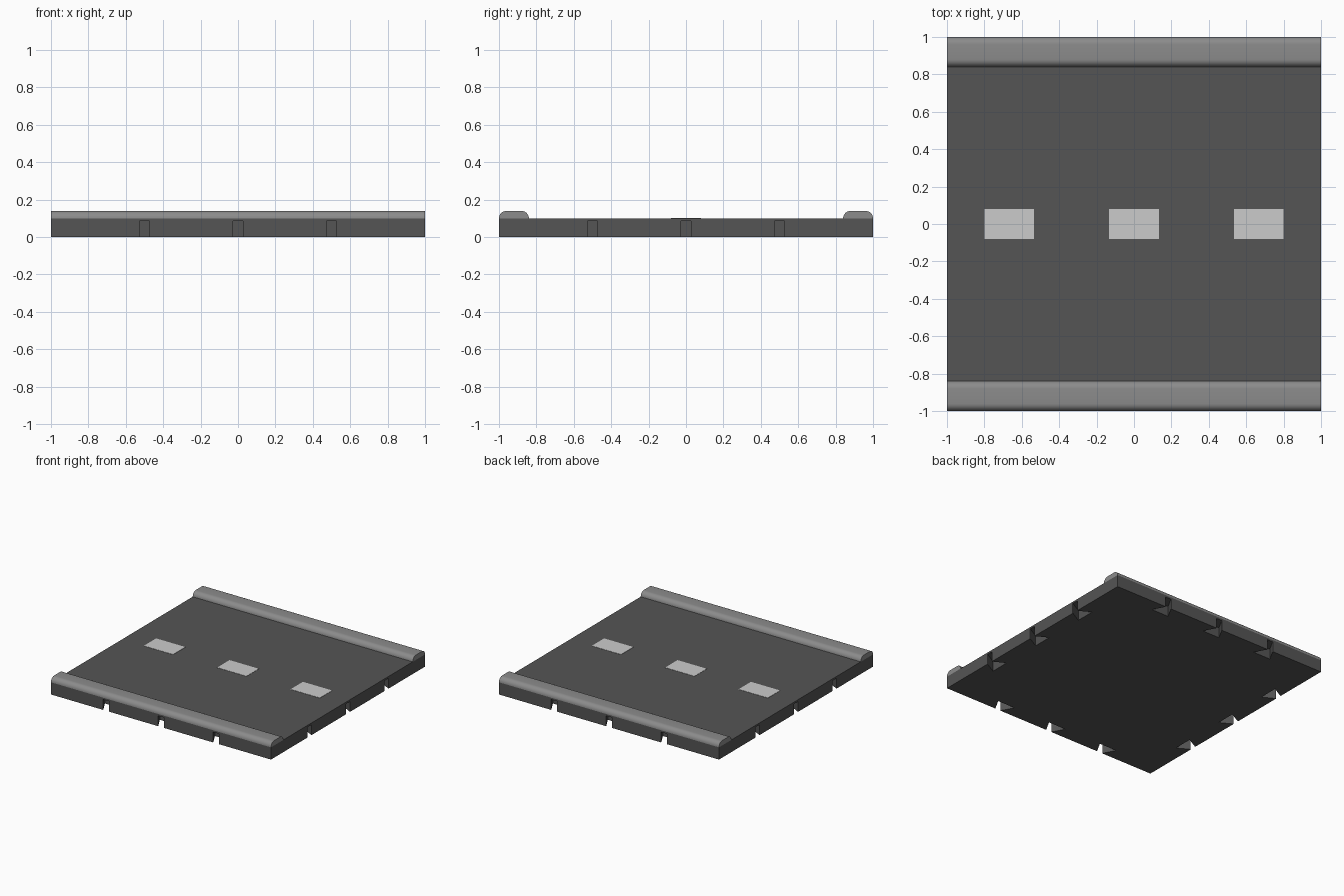
import bpy, bmesh
from math import cos, sin, pi
from mathutils import Matrix

if "Cube" in bpy.data.objects:
    bpy.data.objects.remove(bpy.data.objects["Cube"])


def material(name, v):
    m = bpy.data.materials.new(name)
    m.diffuse_color = (v, v, v, 1)
    m.use_nodes = True
    m.node_tree.nodes["Principled BSDF"].inputs["Base Color"].default_value = m.diffuse_color
    return m


def add_object(name, bm, mat=None):
    bmesh.ops.recalc_face_normals(bm, faces=bm.faces)
    me = bpy.data.meshes.new(name)
    bm.to_mesh(me)
    bm.free()
    ob = bpy.data.objects.new(name, me)
    bpy.context.collection.objects.link(ob)
    if mat:
        me.materials.append(mat)
    return ob


def prism(bm, points, offset):
    verts = [bm.verts.new(p) for p in points]
    face = bm.faces.new(verts)
    ext = bmesh.ops.extrude_face_region(bm, geom=[face])
    new = [g for g in ext["geom"] if isinstance(g, bmesh.types.BMVert)]
    bmesh.ops.translate(bm, verts=new, vec=offset)
    return verts + new


def box(name, x0, x1, y0, y1, z0, z1, mat):
    bm = bmesh.new()
    prism(bm, [(x0, y0, z0), (x1, y0, z0), (x1, y1, z0), (x0, y1, z0)], (0, 0, z1 - z0))
    return add_object(name, bm, mat)


dark = material("asphalt", 0.09)
kerb_grey = material("kerb_grey", 0.26)
paint = material("road_paint", 0.55)

# Road slab
road = box("road_slab", -1, 1, -1, 1, 0, 0.1, dark)

# Dovetail connector pockets: three per side, open to the edge and underside
bm = bmesh.new()
for side in range(4):
    turn = Matrix.Rotation(side * pi / 2, 3, 'Z')
    for c in (-0.5, 0, 0.5):
        outline = [(c - 0.0275, -1.05, -0.05), (c + 0.0275, -1.05, -0.05),
                   (c + 0.0275, -0.995, -0.05), (c + 0.08, -0.9, -0.05),
                   (c - 0.08, -0.9, -0.05), (c - 0.0275, -0.995, -0.05)]
        vs = prism(bm, outline, (0, 0, 0.135))
        bmesh.ops.rotate(bm, verts=vs, cent=(0, 0, 0), matrix=turn)
cutter = add_object("pocket_cutter", bm)
cutter.hide_render = True
mod = road.modifiers.new("pockets", 'BOOLEAN')
mod.operation = 'DIFFERENCE'
mod.solver = 'EXACT'
mod.object = cutter
bpy.context.view_layer.objects.active = road
bpy.ops.object.modifier_apply(modifier=mod.name)
bpy.data.objects.remove(cutter)

# Rounded kerbs along both long sides
R = 0.04
for name, y in (("front_kerb", -0.92), ("back_kerb", 0.92)):
    arc = [i * pi / 16 for i in range(9)]
    profile = [(-1, y + 0.04 + R * cos(a), 0.1 + R * sin(a)) for a in arc]
    profile += [(-1, y - 0.04 - R * sin(a), 0.1 + R * cos(a)) for a in arc]
    bm = bmesh.new()
    prism(bm, profile, (2, 0, 0))
    kerb = add_object(name, bm, kerb_grey)
    bpy.ops.object.select_all(action='DESELECT')
    kerb.select_set(True)
    bpy.context.view_layer.objects.active = kerb
    bpy.ops.object.shade_smooth_by_angle()

# Painted lane dashes
for i, x in enumerate((-0.667, 0, 0.667)):
    box(f"lane_dash_{i + 1}", x - 0.133, x + 0.133, -0.08, 0.08, 0.099, 0.102, paint)
